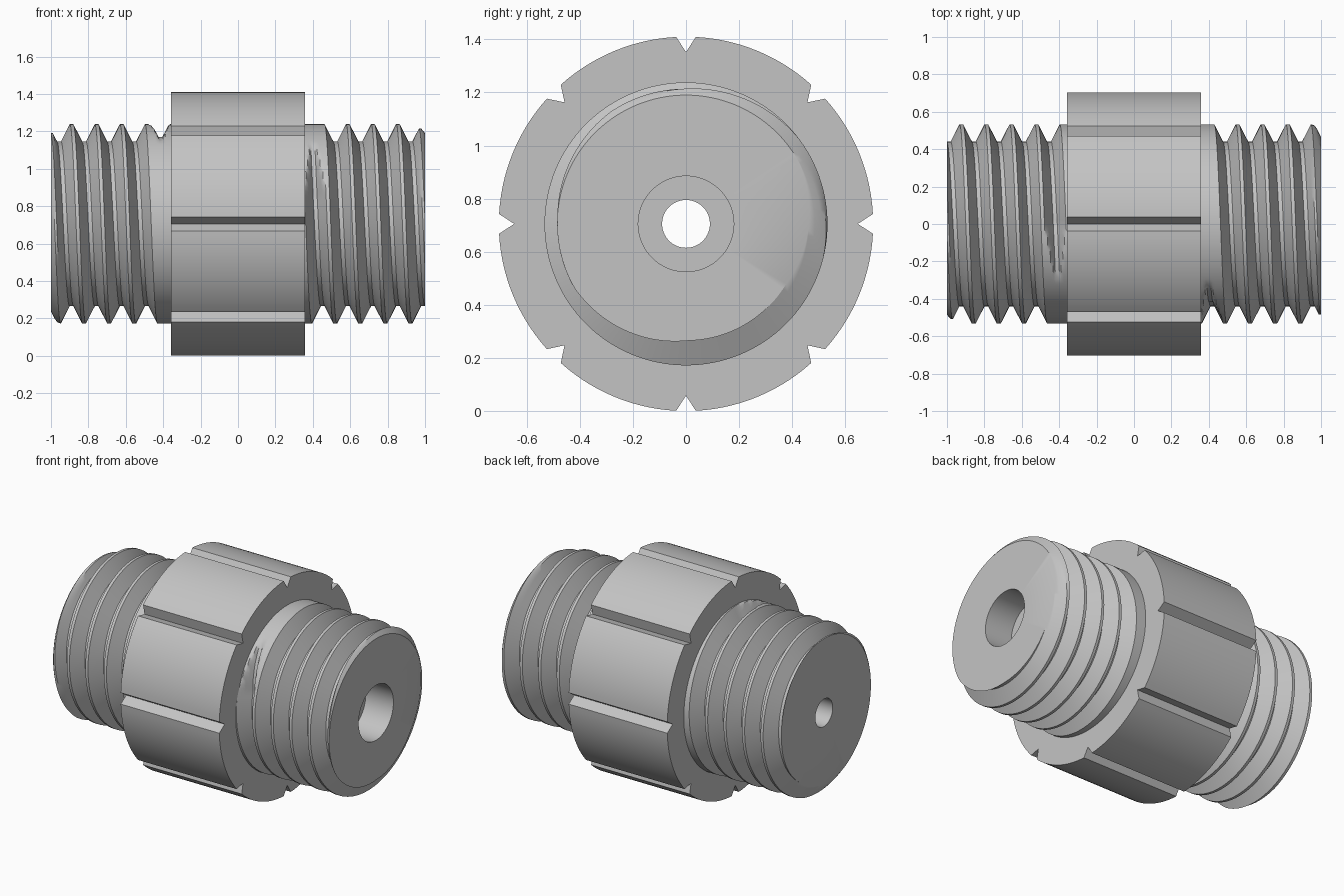
import bpy, bmesh, math

cube = bpy.data.objects.get("Cube")
if cube:
    bpy.data.objects.remove(cube, do_unlink=True)

AXIS_Z = 0.705          # height of the common axis
N = 128                 # sides around the axis
PITCH = 0.134
MAJOR, MINOR = 0.533, 0.44
COLLAR_HALF, COLLAR_R, NOTCH_R = 0.357, 0.705, 0.647
INNER = 0.3             # thread starts hidden inside the collar
TAU = math.tau

metal = bpy.data.materials.new("plain grey")
GREY = (0.55, 0.55, 0.55, 1)
metal.diffuse_color = GREY
metal.use_nodes = True
metal.node_tree.nodes["Principled BSDF"].inputs["Base Color"].default_value = GREY


def polar(x, r, a):
    """Point around the x axis; the angle runs from the top towards the front."""
    return (x, -r * math.sin(a), AXIS_Z + r * math.cos(a))


def clamp(v, lo=0.0, hi=1.0):
    return max(lo, min(hi, v))


def skin(bm, rings):
    """Join successive closed rings of points with quads."""
    rows = [[bm.verts.new(p) for p in ring] for ring in rings]
    for low, high in zip(rows, rows[1:]):
        n = len(low)
        for j in range(n):
            k = (j + 1) % n
            bm.faces.new((low[j], low[k], high[k], high[j]))


def finish(bm, name):
    bmesh.ops.remove_doubles(bm, verts=bm.verts, dist=0.00002)
    bmesh.ops.recalc_face_normals(bm, faces=bm.faces)
    mesh = bpy.data.meshes.new(name)
    bm.to_mesh(mesh)
    bm.free()
    mesh.materials.append(metal)
    obj = bpy.data.objects.new(name, mesh)
    bpy.context.scene.collection.objects.link(obj)
    bpy.ops.object.select_all(action='DESELECT')
    obj.select_set(True)
    bpy.context.view_layer.objects.active = obj
    bpy.ops.object.shade_smooth_by_angle(angle=math.radians(30))


def thread_radius(x, a, crest, side):
    """Helical V groove with run-out near the collar and a chamfer at the end."""
    s = (x - crest) / PITCH - a / TAU
    groove = math.floor(s)
    turn = groove + a / TAU
    if side > 0:
        cut = clamp((turn + 1.9) / 0.1)
    else:
        cut = clamp((3.095 - turn) / 0.095)
    depth = MAJOR - MINOR
    rise = clamp((abs(s - groove - 0.5) - 0.08) / 0.35)
    r = min(MAJOR, MINOR + depth * (rise + 1 - cut))
    return min(r, 0.485 + 1.2 * (1 - abs(x)))


STEPS = (0.07, 0.16, 0.25, 0.34, 0.42, 0.58, 0.66, 0.75, 0.84, 0.93)


def add_thread(bm, crest, side):
    """Grid that follows the helix, clamped flat at both ends."""
    lo, hi = (INNER, 1) if side > 0 else (-1, -INNER)
    first = math.floor((lo - crest) / PITCH) - 3
    last = math.ceil((hi - crest) / PITCH) + 3
    levels = [g + t for g in range(first, last) for t in STEPS]
    rows = []
    for s in levels:
        row = []
        for j in range(N):
            a = TAU * j / N
            x = clamp(crest + PITCH * (s + a / TAU), lo, hi)
            row.append(bm.verts.new(polar(x, thread_radius(x, a, crest, side), a)))
        rows.append(row)
    for i in range(len(rows) - 1 - len(STEPS)):
        for j in range(N):
            # the seam steps on by one whole turn
            shift, k = (len(STEPS), 0) if j == N - 1 else (0, j + 1)
            bm.faces.new((rows[i][j], rows[i + shift][k],
                          rows[i + shift + 1][k], rows[i + 1][j]))


def circle(x, r):
    return [polar(x, r, TAU * j / N) for j in range(N)]


def end_ring(x, crest, side):
    return [polar(x, thread_radius(x, TAU * j / N, crest, side), TAU * j / N)
            for j in range(N)]


# Threaded shaft with end faces and a stepped through bore
LEFT_CREST, RIGHT_CREST = 0.587, -0.89
bm = bmesh.new()
add_thread(bm, LEFT_CREST, 1)
add_thread(bm, RIGHT_CREST, -1)
skin(bm, [circle(-INNER, MAJOR), circle(INNER, MAJOR)])
skin(bm, [end_ring(1, LEFT_CREST, 1), circle(1, 0.18), circle(0.8, 0.18),
          circle(0.8, 0.09), circle(-1, 0.09), end_ring(-1, RIGHT_CREST, -1)])
finish(bm, "threaded_shaft")

# Grip collar with eight V notches
outline = []
half = 0.037 / COLLAR_R
ARC = 14
for k in range(8):
    mid = TAU * k / 8
    outline.append((NOTCH_R, mid))
    for i in range(ARC + 1):
        outline.append((COLLAR_R, mid + half + (TAU / 8 - 2 * half) * i / ARC))
outer = [[polar(x, r, a) for r, a in outline] for x in (-COLLAR_HALF, COLLAR_HALF)]
inner = [[polar(x, 0.42, a) for r, a in outline] for x in (-COLLAR_HALF, COLLAR_HALF)]
bm = bmesh.new()
skin(bm, [inner[0], outer[0], outer[1], inner[1], inner[0]])
finish(bm, "notched_collar")
